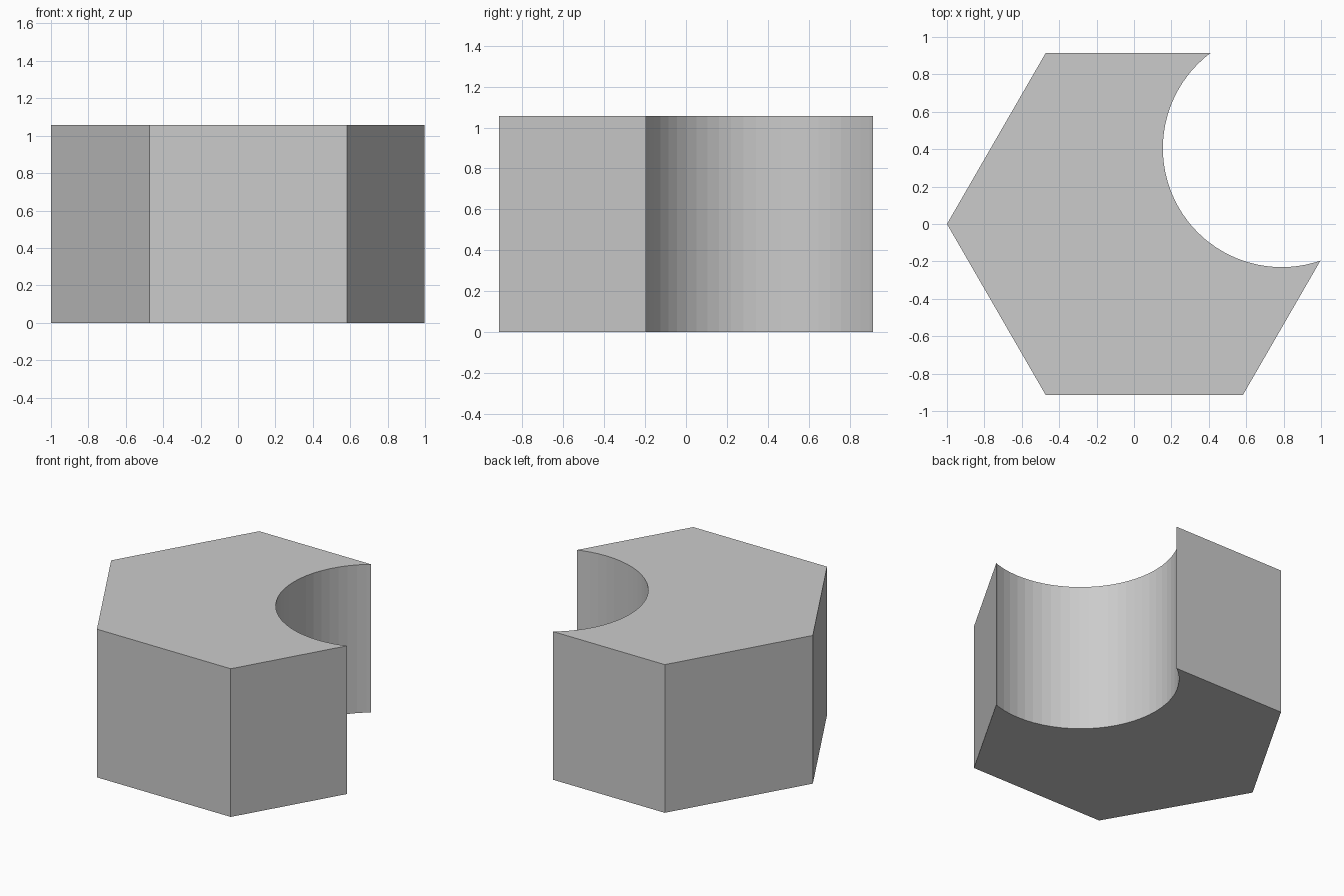
import bpy

if "Cube" in bpy.data.objects:
    bpy.data.objects.remove(bpy.data.objects["Cube"])

HEIGHT = 1.056
RADIUS = 1.055


def prism(name, sides, radius, depth, x, y):
    """Upright prism centred on the block's mid height."""
    bpy.ops.mesh.primitive_cylinder_add(vertices=sides, radius=radius, depth=depth,
                                        location=(x, y, HEIGHT / 2))
    obj = bpy.context.object
    obj.name = name
    return obj


# Hexagonal block with corners on the x axis
block = prism("hex_block", 6, RADIUS, HEIGHT, RADIUS - 1, 0)
block.rotation_euler.z = 0.5235988

# Round bite through the back right corner
cutter = prism("bite_cutter", 64, 0.636, HEIGHT * 2, 0.79, 0.405)
cutter.hide_render = True

bite = block.modifiers.new("bite", 'BOOLEAN')
bite.operation = 'DIFFERENCE'
bite.solver = 'EXACT'
bite.object = cutter

# Apply the cut and remove the helper
bpy.ops.object.select_all(action='DESELECT')
block.select_set(True)
bpy.context.view_layer.objects.active = block
bpy.ops.object.modifier_apply(modifier=bite.name)
bpy.data.objects.remove(cutter)
bpy.ops.object.transform_apply(location=True, rotation=True, scale=True)
